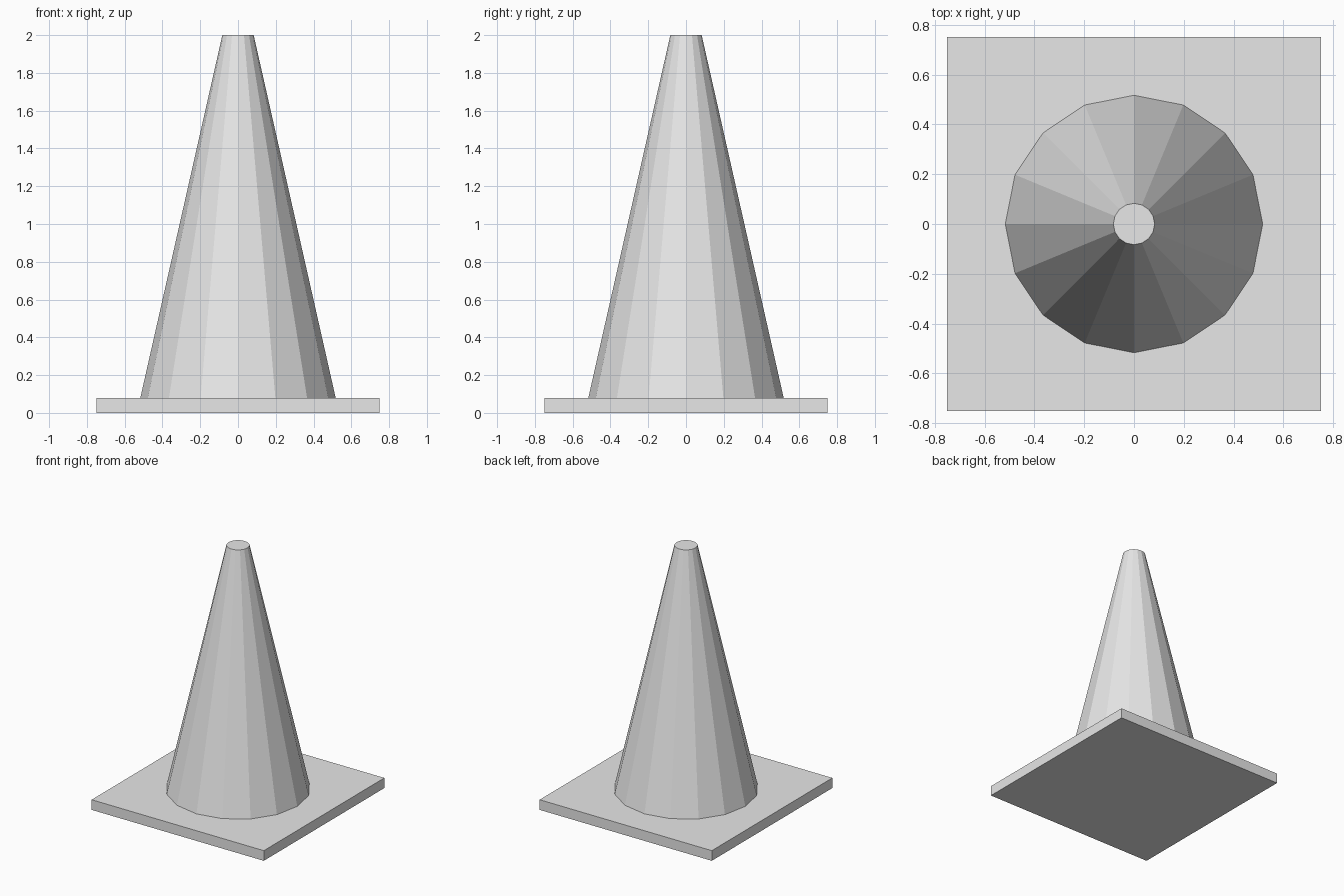
import bpy

default_cube = bpy.data.objects.get("Cube")
if default_cube:
    bpy.data.objects.remove(default_cube, do_unlink=True)

BASE_WIDTH, BASE_HEIGHT = 1.5, 0.08
TOTAL_HEIGHT = 2.0
CONE_HEIGHT = TOTAL_HEIGHT - BASE_HEIGHT

# Single plain colour
grey = bpy.data.materials.new("light_grey")
grey.use_nodes = True
grey.diffuse_color = (0.8, 0.8, 0.8, 1)
grey.node_tree.nodes["Principled BSDF"].inputs["Base Color"].default_value = grey.diffuse_color


def finish(name):
    part = bpy.context.object
    part.name = part.data.name = name
    part.data.materials.clear()
    part.data.materials.append(grey)
    return part


# Square foot plate
bpy.ops.mesh.primitive_cube_add(size=1, location=(0, 0, BASE_HEIGHT / 2))
bpy.context.object.scale = (BASE_WIDTH, BASE_WIDTH, BASE_HEIGHT)
bpy.ops.object.transform_apply(location=False, rotation=False, scale=True)
finish("base_plate")

# Faceted tapering body with a flat tip
bpy.ops.mesh.primitive_cone_add(vertices=16, radius1=0.517, radius2=0.083,
                                depth=CONE_HEIGHT,
                                location=(0, 0, BASE_HEIGHT + CONE_HEIGHT / 2))
finish("cone_body")
